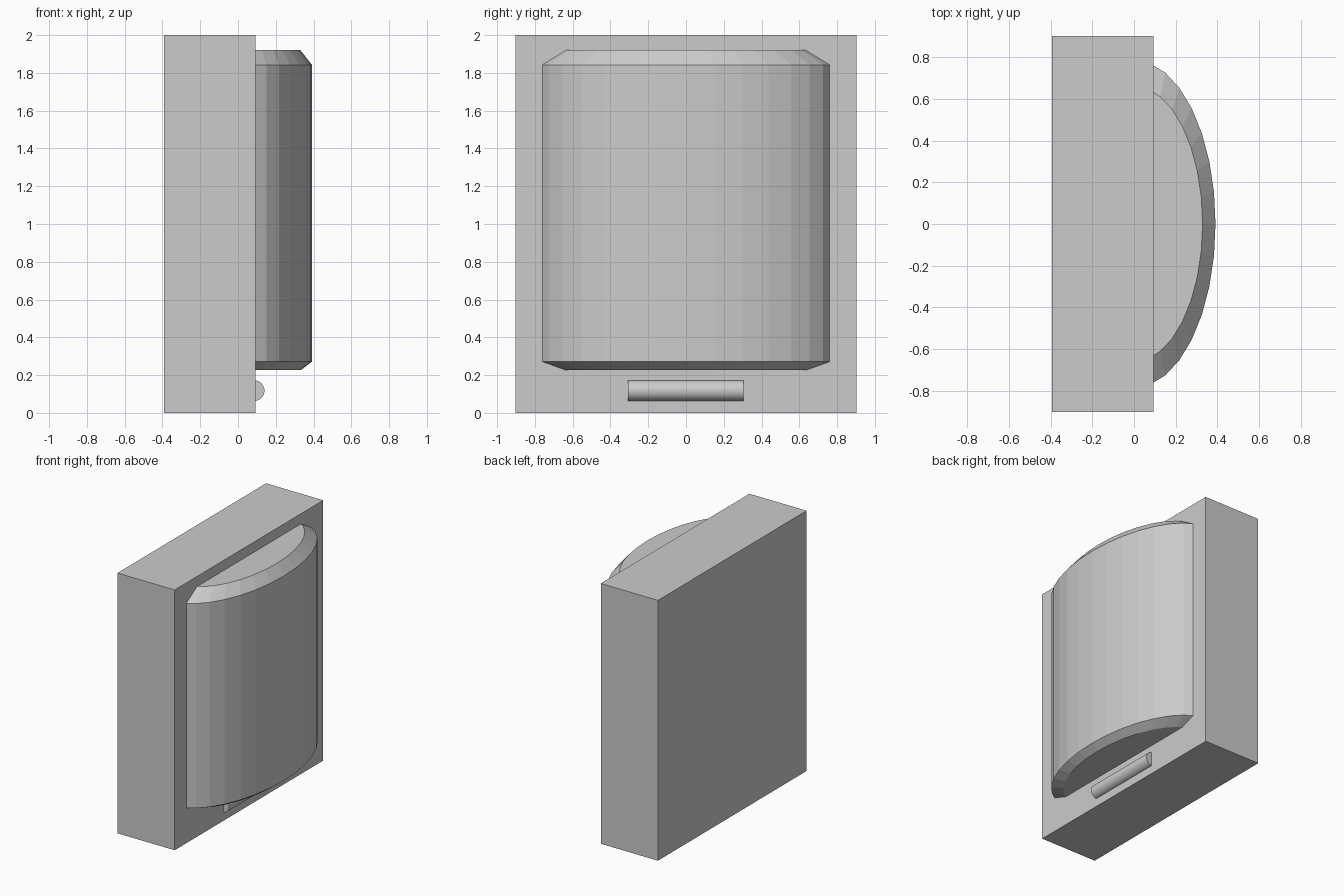
import bpy, bmesh, math

if "Cube" in bpy.data.objects:
    bpy.data.objects.remove(bpy.data.objects["Cube"])

SIDES = 32


def half_loop(bm, rx, ry, z):
    """Front half of an ellipse, closed by a flat back inside the body."""
    n = SIDES // 4
    return [bm.verts.new((rx * math.cos(2 * math.pi * k / SIDES),
                          ry * math.sin(2 * math.pi * k / SIDES), z))
            for k in range(-n, n + 1)]


# Main slab body
bpy.ops.mesh.primitive_cube_add(size=1, location=(-0.15, 0, 1))
body = bpy.context.object
body.name = "body_slab"
body.scale = (0.486, 1.804, 2.0)
bpy.ops.object.transform_apply(location=False, rotation=False, scale=True)

# Bulging front panel with chamfered top and bottom, flat facets
bm = bmesh.new()
sections = [(0.335, 0.671, 0.228), (0.391, 0.786, 0.271),
            (0.391, 0.786, 1.843), (0.329, 0.661, 1.922)]
loops = [half_loop(bm, *s) for s in sections]
for low, high in zip(loops, loops[1:]):
    for i in range(len(low)):
        j = (i + 1) % len(low)
        bm.faces.new((low[i], low[j], high[j], high[i]))
bm.faces.new(loops[0][::-1])
bm.faces.new(loops[-1])
bmesh.ops.recalc_face_normals(bm, faces=bm.faces)
mesh = bpy.data.meshes.new("front_bulge")
bm.to_mesh(mesh)
bm.free()
bulge = bpy.data.objects.new("front_bulge", mesh)
bpy.context.collection.objects.link(bulge)

# Round handle bar half sunk into the lower front
bpy.ops.mesh.primitive_cylinder_add(vertices=32, radius=0.055, depth=0.612,
                                    location=(0.085, -0.001, 0.118),
                                    rotation=(math.pi / 2, 0, 0))
bar = bpy.context.object
bar.name = "handle_bar"
bpy.ops.object.shade_smooth_by_angle(angle=math.radians(30))
